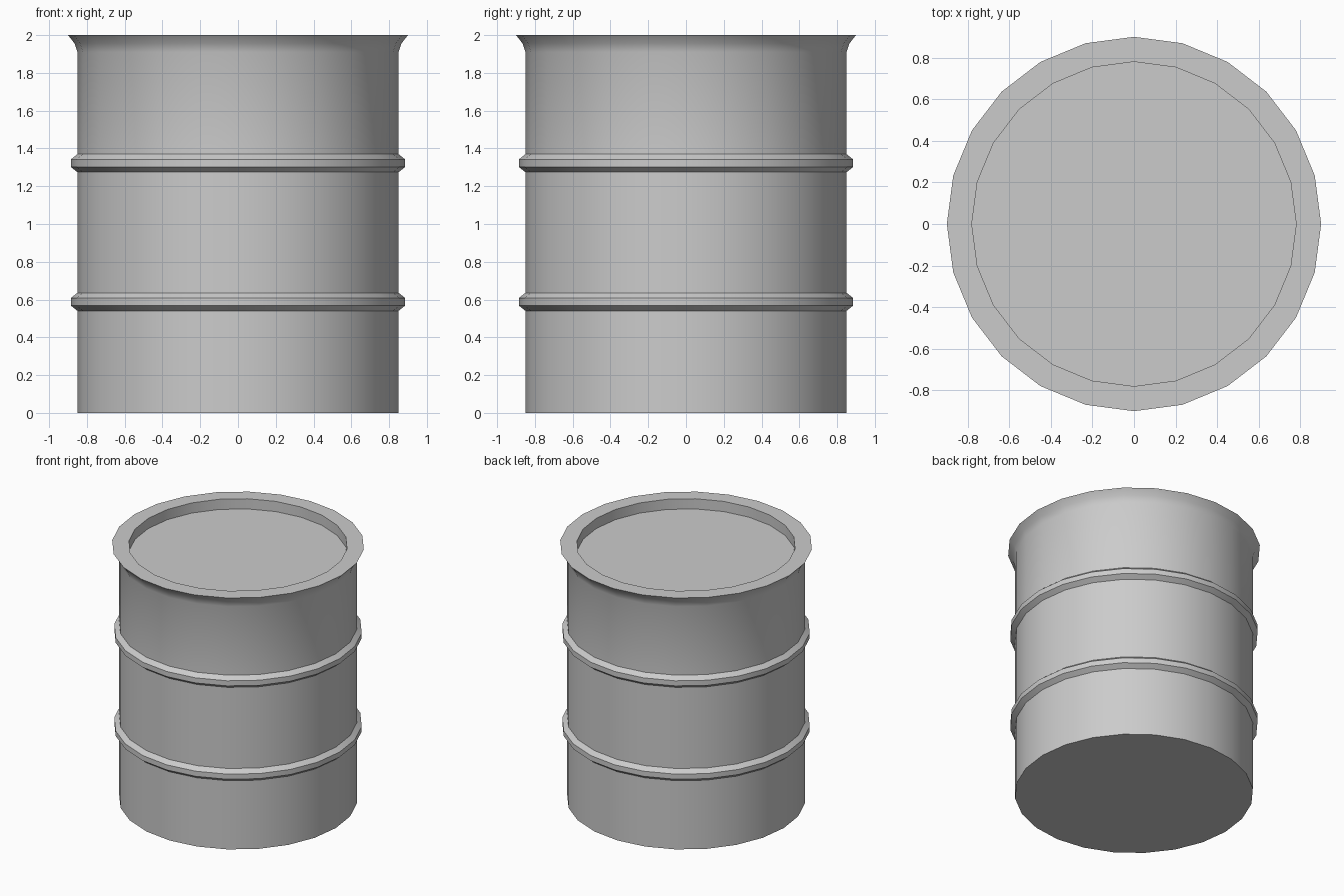
import bpy, bmesh
from math import cos, sin, radians, tau

if "Cube" in bpy.data.objects:
    bpy.data.objects.remove(bpy.data.objects["Cube"])

SIDES = 24
BODY_R, RIB_R = 0.85, 0.885


def rib(z):
    """Profile points of one raised hoop whose centre is at height z."""
    return [(BODY_R, z - 0.048), (RIB_R, z - 0.02),
            (RIB_R, z + 0.02), (BODY_R, z + 0.048)]


def lathe(name, profile):
    """Spin a (radius, z) profile around z and cap both ends."""
    bm = bmesh.new()
    rings = [[bm.verts.new((r * cos(tau * i / SIDES), r * sin(tau * i / SIDES), z))
              for i in range(SIDES)] for r, z in profile]
    for low, high in zip(rings, rings[1:]):
        for i in range(SIDES):
            j = (i + 1) % SIDES
            bm.faces.new((low[i], low[j], high[j], high[i]))
    bm.faces.new(rings[0][::-1])
    bm.faces.new(rings[-1])
    mesh = bpy.data.meshes.new(name)
    bm.to_mesh(mesh)
    bm.free()
    obj = bpy.data.objects.new(name, mesh)
    bpy.context.collection.objects.link(obj)
    bpy.ops.object.select_all(action='DESELECT')
    obj.select_set(True)
    bpy.context.view_layer.objects.active = obj
    bpy.ops.object.shade_smooth_by_angle(angle=radians(25))
    return obj


# Barrel: straight wall with two hoops, flared lip and sunken lid
flared_lip = [(BODY_R, 1.91), (0.866, 1.957), (0.9, 2.0)]
sunken_lid = [(0.78, 2.0), (0.78, 1.92)]
lathe("barrel", [(BODY_R, 0.0)] + rib(0.588) + rib(1.322) + flared_lip + sunken_lid)
